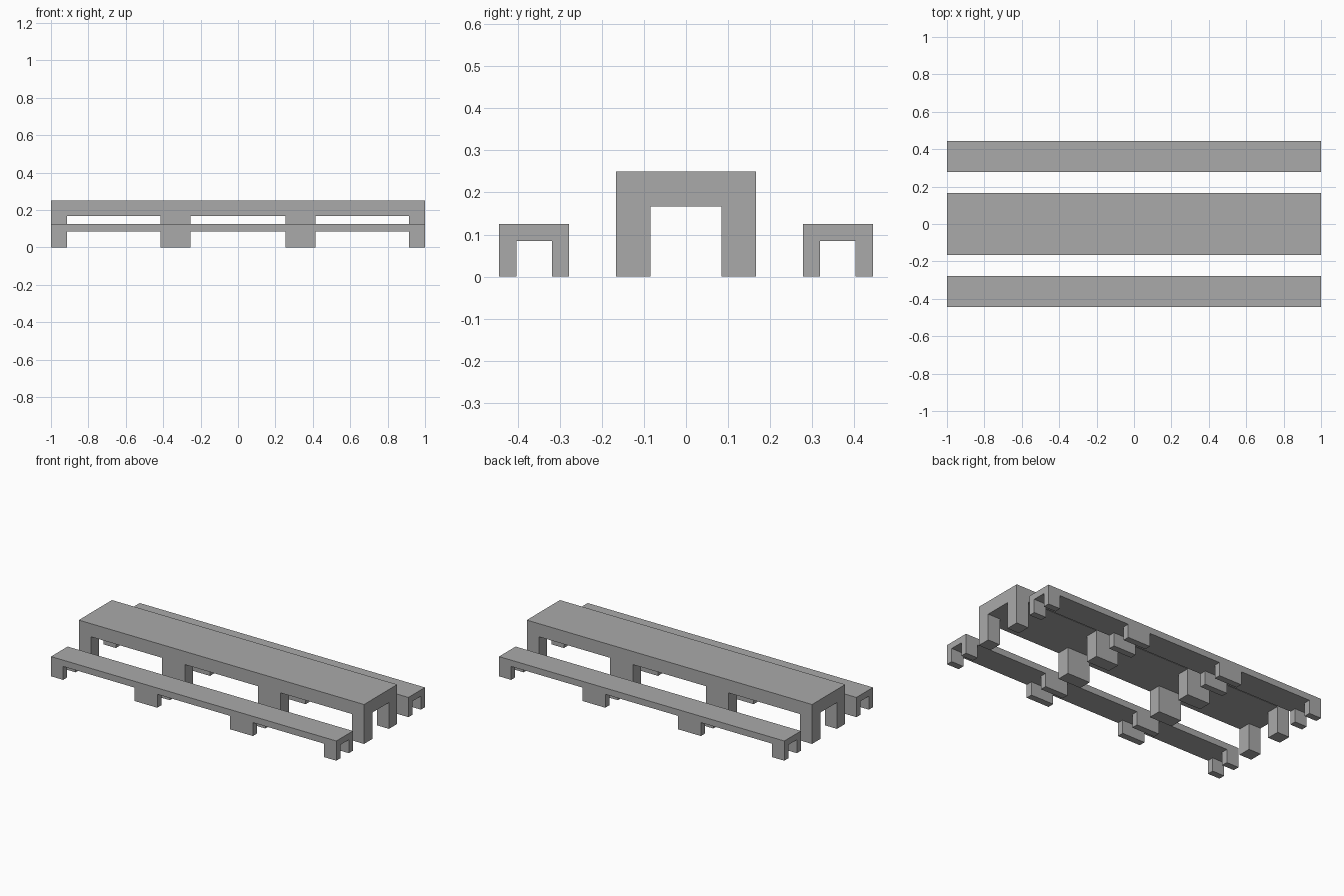
import bpy
import bmesh
from mathutils import Matrix, Vector

cube = bpy.data.objects.get("Cube")
if cube:
    bpy.data.objects.remove(cube, do_unlink=True)

# Plain grey finish
grey = bpy.data.materials.new("plain_grey")
grey.use_nodes = True
colour = (0.40, 0.40, 0.40, 1)
grey.diffuse_color = colour
grey.node_tree.nodes["Principled BSDF"].inputs["Base Color"].default_value = colour

# Leg spans along the length, shared by table and benches
LEG_SPANS = [(-1, -0.915), (-0.415, -0.255), (0.255, 0.415), (0.915, 1)]


def slab_on_legs(name, y, width, height, thickness, leg_depth):
    """A long slab with paired legs drawn down from its underside."""
    bm = bmesh.new()
    bmesh.ops.create_cube(bm, size=1, matrix=(
        Matrix.Translation((0, 0, height - thickness / 2))
        @ Matrix.Diagonal((2, width, thickness, 1))))
    inner = width / 2 - leg_depth

    # Score the slab where the legs start and stop
    cuts = [((x, 0, 0), (1, 0, 0)) for span in LEG_SPANS for x in span if abs(x) < 1]
    cuts += [((0, s * inner, 0), (0, 1, 0)) for s in (-1, 1)]
    for point, normal in cuts:
        bmesh.ops.bisect_plane(bm, geom=bm.verts[:] + bm.edges[:] + bm.faces[:],
                               plane_co=point, plane_no=normal)

    # Pull the leg cells down to the floor
    bm.normal_update()
    feet = []
    for f in bm.faces:
        c = f.calc_center_median()
        if f.normal.z < -0.5 and abs(c.y) > inner and any(a < c.x < b for a, b in LEG_SPANS):
            feet.append(f)
    for f in bmesh.ops.extrude_discrete_faces(bm, faces=feet)["faces"]:
        bmesh.ops.translate(bm, verts=f.verts[:], vec=Vector((0, 0, thickness - height)))

    # Merge coplanar pieces into clean flat faces
    bmesh.ops.remove_doubles(bm, verts=bm.verts[:], dist=0.0001)
    bmesh.ops.dissolve_limit(bm, angle_limit=0.01, verts=bm.verts[:], edges=bm.edges[:])
    bmesh.ops.recalc_face_normals(bm, faces=bm.faces[:])

    mesh = bpy.data.meshes.new(name)
    bm.to_mesh(mesh)
    bm.free()
    mesh.materials.append(grey)
    obj = bpy.data.objects.new(name, mesh)
    obj.location.y = y
    bpy.context.collection.objects.link(obj)


# Table between two lower benches
slab_on_legs("table", 0, 0.332, 0.25, 0.083, 0.082)
for name, side in (("front_bench", -1), ("back_bench", 1)):
    slab_on_legs(name, side * 0.361, 0.166, 0.125, 0.04, 0.041)
